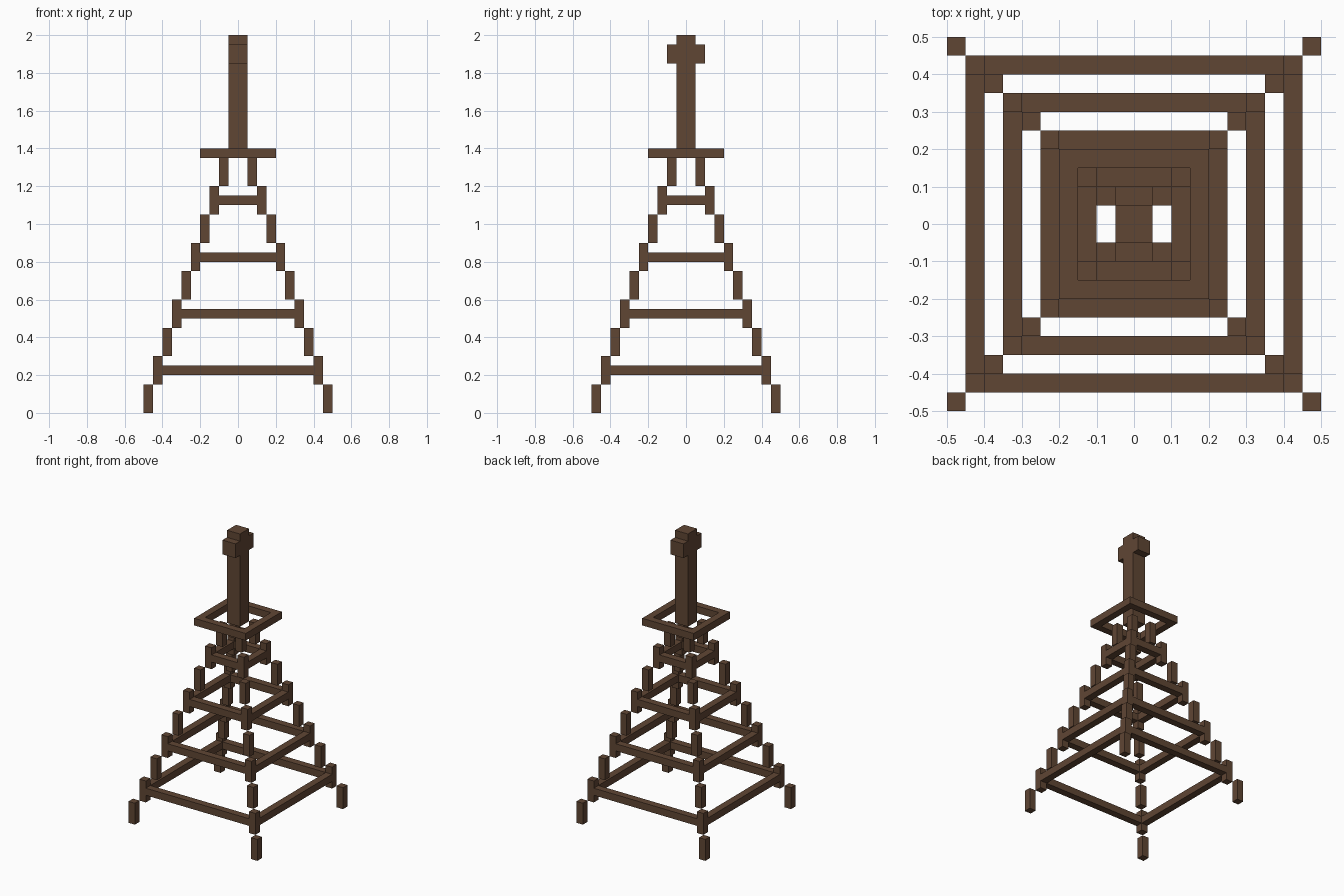
import bpy
import bmesh
from mathutils import Matrix, Vector

cube = bpy.data.objects.get("Cube")
if cube:
    bpy.data.objects.remove(cube)

# Single brown colour
brown = bpy.data.materials.new("dark_brown")
brown.use_nodes = True
colour = (0.117, 0.061, 0.034, 1)
brown.diffuse_color = colour
brown.node_tree.nodes["Principled BSDF"].inputs["Base Color"].default_value = colour

UNIT = 0.05    # beam thickness and sideways step of the legs
STEP = 0.15    # height of one leg segment


def build(name, boxes):
    """Make one object from (low corner, high corner) boxes."""
    bm = bmesh.new()
    for low, high in boxes:
        low, high = Vector(low), Vector(high)
        matrix = Matrix.Translation((low + high) / 2) @ Matrix.Diagonal((*(high - low), 1))
        bmesh.ops.create_cube(bm, size=1, matrix=matrix)
    mesh = bpy.data.meshes.new(name)
    bm.to_mesh(mesh)
    bm.free()
    mesh.materials.append(brown)
    obj = bpy.data.objects.new(name, mesh)
    bpy.context.collection.objects.link(obj)
    return obj


def square_frame(name, outer, z, bar_end):
    """Four beams; bar_end is where the front and back beams stop."""
    inner = outer - UNIT
    boxes = []
    for s in (-1, 1):
        mid = s * (outer + inner) / 2
        a, b = mid - UNIT / 2, mid + UNIT / 2
        boxes.append(((-bar_end, a, z), (bar_end, b, z + UNIT)))
        boxes.append(((a, -inner, z), (b, inner, z + UNIT)))
    return build(name, boxes)


# Four stepped legs, leaning in towards the top
for side, sx in (("left", 1), ("right", -1)):
    for end, sy in (("front", -1), ("back", 1)):
        boxes = []
        for i in range(9):
            mid = 0.5 - UNIT * i - UNIT / 2
            x, y, h = sx * mid, sy * mid, UNIT / 2
            boxes.append(((x - h, y - h, STEP * i), (x + h, y + h, STEP * (i + 1))))
        build(f"{end}_{side}_leg", boxes)

# Brace frames between every second leg segment
for n in range(4):
    outer = 0.45 - 0.1 * n
    square_frame(f"brace_frame_{n + 1}", outer, 0.2 + 0.3 * n, outer - UNIT)

# Open platform on top of the legs
square_frame("platform_frame", 0.2, 1.35, 0.2)

# Mast with a wider head and a cap
build("mast", [((-UNIT, -UNIT, 1.35), (UNIT, UNIT, 1.85))])
build("mast_head", [((-UNIT, -2 * UNIT, 1.85), (UNIT, 2 * UNIT, 1.95))])
build("mast_cap", [((-UNIT, -UNIT, 1.95), (UNIT, UNIT, 2.0))])
